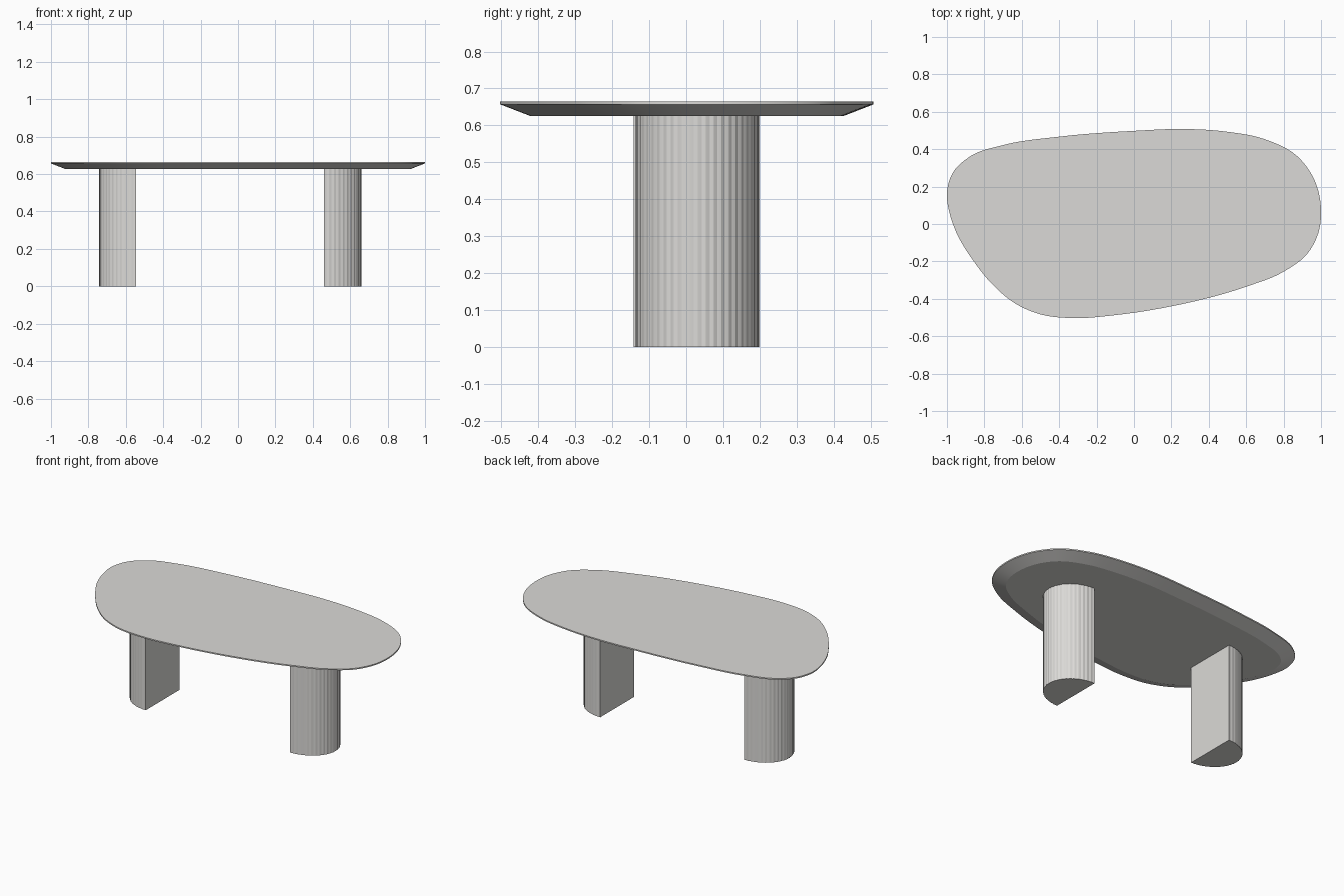
import bpy
import bmesh
import math
from mathutils import Vector

if "Cube" in bpy.data.objects:
    bpy.data.objects.remove(bpy.data.objects["Cube"])

stone = bpy.data.materials.new("warm_grey_stone")
stone.diffuse_color = (0.71, 0.70, 0.68, 1)
stone.use_nodes = True
stone.node_tree.nodes["Principled BSDF"].inputs["Base Color"].default_value = stone.diffuse_color


def make_object(name, bm):
    bmesh.ops.recalc_face_normals(bm, faces=bm.faces)
    mesh = bpy.data.meshes.new(name)
    bm.to_mesh(mesh)
    bm.free()
    mesh.materials.append(stone)
    ob = bpy.data.objects.new(name, mesh)
    bpy.context.collection.objects.link(ob)
    return ob


def loft(name, rings):
    """Skin a stack of equal-length closed rings and cap both ends."""
    bm = bmesh.new()
    loops = [[bm.verts.new(p) for p in ring] for ring in rings]
    n = len(loops[0])
    for lo, hi in zip(loops, loops[1:]):
        for i in range(n):
            j = (i + 1) % n
            bm.faces.new((lo[i], lo[j], hi[j], hi[i]))
    bm.faces.new(loops[0][::-1])
    bm.faces.new(loops[-1])
    return make_object(name, bm)


def smooth_loop(points, steps):
    """Closed spline with tangents scaled for uneven point spacing."""
    pts = [Vector(p) for p in points]
    n = len(pts)
    d = [(pts[(i + 1) % n] - pts[i]).length for i in range(n)]
    tan = []
    for i in range(n):
        a, b = d[i - 1], d[i]
        va, vb = (pts[i] - pts[i - 1]) / a, (pts[(i + 1) % n] - pts[i]) / b
        tan.append((va * b + vb * a) / (a + b))
    out = []
    for i in range(n):
        j = (i + 1) % n
        for k in range(steps):
            t = k / steps
            out.append(pts[i] * (2*t**3 - 3*t*t + 1) + pts[j] * (3*t*t - 2*t**3)
                       + tan[i] * d[i] * (t**3 - 2*t*t + t)
                       + tan[j] * d[i] * (t**3 - t*t))
    return out


# Pebble-shaped top (clockwise outline) with a thin rim and undercut bevel
outline = smooth_loop([
    (-1.0, 0.17), (-0.965, 0.28), (-0.87, 0.365), (-0.7, 0.422), (-0.4, 0.467),
    (0, 0.498), (0.27, 0.508), (0.5, 0.493), (0.7, 0.453), (0.87, 0.365),
    (0.965, 0.235), (1.0, 0.08), (0.985, -0.05), (0.93, -0.155), (0.8, -0.255),
    (0.6, -0.335), (0.2, -0.44), (-0.1, -0.487), (-0.32, -0.503),
    (-0.5, -0.483), (-0.63, -0.428), (-0.75, -0.33), (-0.86, -0.195),
    (-0.95, -0.045), (-0.985, 0.055)], 6)


def ring(inset, z):
    n = len(outline)
    res = []
    for i, p in enumerate(outline):
        t = (outline[(i + 1) % n] - outline[i - 1]).normalized()
        res.append((p.x + t.y * inset, p.y - t.x * inset, z))
    return res


top = loft("table_top", [ring(0.08, 0.626), ring(0, 0.657), ring(0, 0.665)])
bpy.context.view_layer.objects.active = top
top.select_set(True)
bpy.ops.object.shade_smooth_by_angle(angle=math.radians(15))


# Half-oval legs, flat on the inside, finely reeded on the outside
def leg(name, flat_x, side, depth, y, half_width, reeds=24):
    steps = reeds * 4
    profile = []
    for i in range(steps + 1):
        a = math.pi * (i / steps - 0.5)
        r = 1 - 0.006 * (1 - math.cos(2 * math.pi * reeds * i / steps))
        profile.append((flat_x + side * depth * r * math.cos(a),
                        y + half_width * r * math.sin(a)))
    return loft(name, [[(px, py, z) for px, py in profile] for z in (0, 0.626)])


leg("left_leg", -0.545, -1, 0.197, 0.027, 0.169)
leg("right_leg", 0.46, 1, 0.201, 0.031, 0.168)
